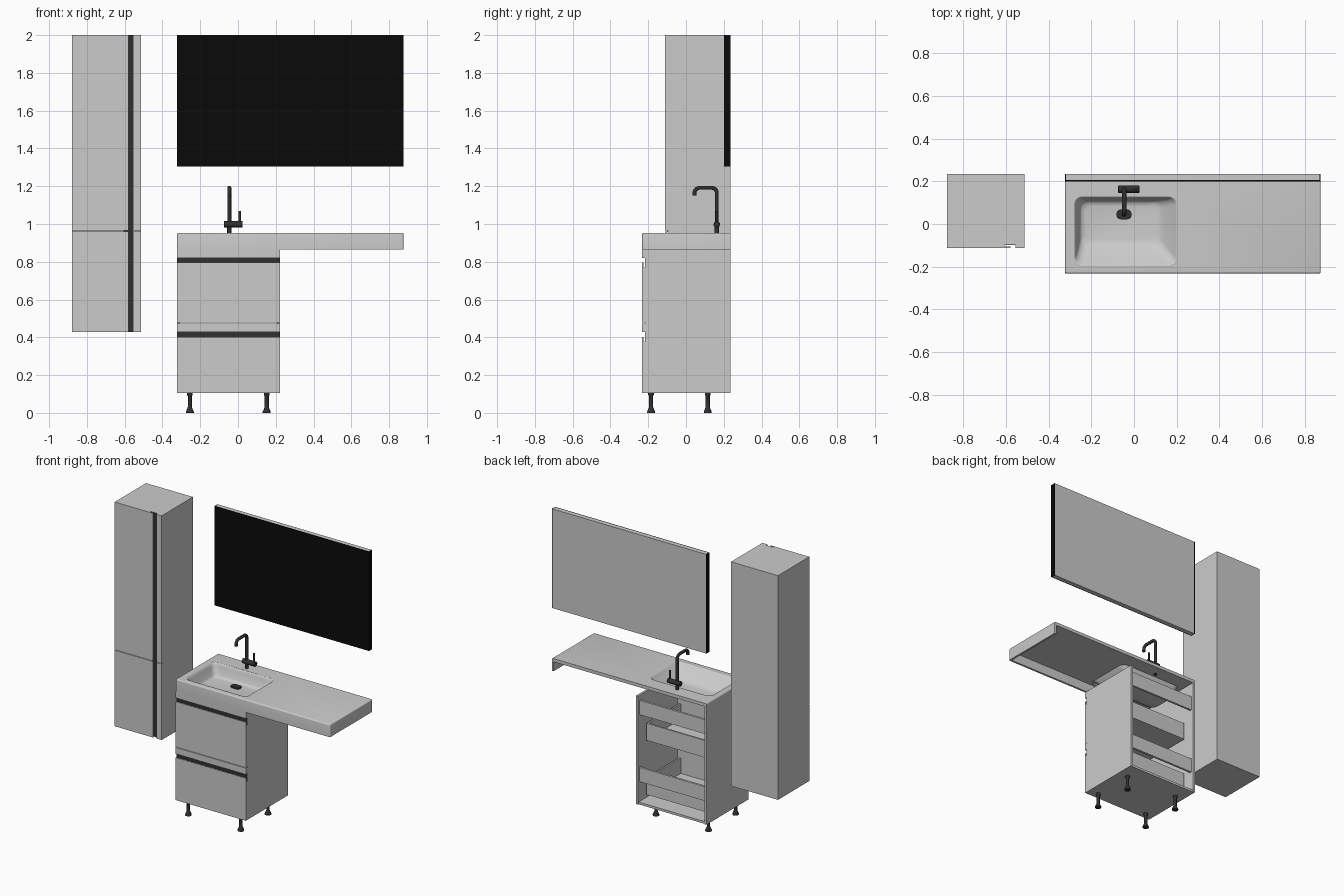
import bpy, bmesh, math
from mathutils import Vector, Matrix

if "Cube" in bpy.data.objects:
    bpy.data.objects.remove(bpy.data.objects["Cube"])


def material(name, v):
    m = bpy.data.materials.new(name)
    m.diffuse_color = (v, v, v, 1)
    m.use_nodes = True
    m.node_tree.nodes["Principled BSDF"].inputs["Base Color"].default_value = m.diffuse_color
    return m


DARK = material("dark_metal", 0.03)
BLACK = material("mirror_black", 0.003)


def finish(name, bm, mat=None, smooth=False, recalc=True):
    if recalc:
        bmesh.ops.recalc_face_normals(bm, faces=bm.faces)
    me = bpy.data.meshes.new(name)
    bm.to_mesh(me)
    bm.free()
    ob = bpy.data.objects.new(name, me)
    bpy.context.collection.objects.link(ob)
    if mat:
        me.materials.append(mat)
    if smooth:
        activate(ob)
        bpy.ops.object.shade_smooth_by_angle(angle=math.radians(40))
    return ob


def activate(ob):
    bpy.ops.object.select_all(action='DESELECT')
    bpy.context.view_layer.objects.active = ob
    ob.select_set(True)


def prism(name, pts, axis, lo, hi, mat=None, smooth=False):
    """Extrude an outline along x (points are y,z) or z (points are x,y)."""
    bm = bmesh.new()
    put = (lambda p, t: (t, p[0], p[1])) if axis == 'x' else (lambda p, t: (p[0], p[1], t))
    a = [bm.verts.new(put(p, lo)) for p in pts]
    b = [bm.verts.new(put(p, hi)) for p in pts]
    bm.faces.new(a)
    bm.faces.new(b)
    for i in range(len(pts)):
        j = (i + 1) % len(pts)
        bm.faces.new((a[i], a[j], b[j], b[i]))
    return finish(name, bm, mat, smooth)


def box(name, x0, x1, y0, y1, z0, z1, mat=None):
    return prism(name, [(x0, y0), (x1, y0), (x1, y1), (x0, y1)], 'z', z0, z1, mat)


def lathe(name, base, profile, axis='z', mat=None, seg=24):
    """Turned part: profile of (radius, height) from base along z or x."""
    bm = bmesh.new()
    rings = [[bm.verts.new((r * math.cos(2 * math.pi * i / seg), r * math.sin(2 * math.pi * i / seg), h))
              for i in range(seg)] for r, h in profile]
    for a, b in zip(rings, rings[1:]):
        for i in range(seg):
            j = (i + 1) % seg
            bm.faces.new((a[i], a[j], b[j], b[i]))
    bm.faces.new(rings[0])
    bm.faces.new(rings[-1])
    rot = Matrix.Rotation(math.pi / 2, 4, 'Y') if axis == 'x' else Matrix()
    bm.transform(Matrix.Translation(base) @ rot)
    return finish(name, bm, mat, True)


def rounded_rect(x0, x1, y0, y1, r, n=7):
    pts = []
    for k, (cx, cy) in enumerate([(x1 - r, y0 + r), (x1 - r, y1 - r), (x0 + r, y1 - r), (x0 + r, y0 + r)]):
        for i in range(n):
            a = math.radians(-90 + 90 * k + 90 * i / (n - 1))
            pts.append((cx + r * math.cos(a), cy + r * math.sin(a)))
    return pts


def cut(ob, cutter):
    m = ob.modifiers.new("cut", 'BOOLEAN')
    m.operation, m.solver, m.object = 'DIFFERENCE', 'EXACT', cutter
    activate(ob)
    bpy.ops.object.modifier_apply(modifier=m.name)
    bpy.data.objects.remove(cutter)


# Tall wall cabinet: body, split doors with hooked grip edge, fixed strips
F, M, B = -0.112, -0.096, 0.235
box("tall_cabinet_body", -0.878, -0.514, M, B, 0.428, 2.0)
box("tall_cabinet_grip_channel", -0.607, -0.555, M - 0.002, M + 0.002, 0.4285, 1.9995, DARK)
for part, z0, z1 in (("lower", 0.428, 0.961), ("upper", 0.965, 2.0)):
    prism("tall_cabinet_door_" + part,
          [(-0.878, F), (-0.58, F), (-0.58, F + 0.006), (-0.607, F + 0.006), (-0.607, M), (-0.878, M)],
          'z', z0, z1)
    box("tall_cabinet_strip_" + part, -0.555, -0.514, F, M, z0, z1)

# Mirror: grey core, black glass and black side edges
box("mirror_core", -0.318, 0.871, 0.206, 0.235, 1.305, 2.0)
box("mirror_glass", -0.323, 0.876, 0.2, 0.206, 1.305, 2.0, BLACK)
for side, x in (("left", -0.323), ("right", 0.871)):
    box("mirror_edge_" + side, x, x + 0.005, 0.206, 0.235, 1.305, 2.0, BLACK)

# Base cabinet carcass, open at the back
X0, X1, YF, YB, Z0, Z1 = -0.323, 0.223, -0.232, 0.235, 0.105, 0.865
YC = -0.216
T = 0.016
box("cabinet_side_left", X0, X0 + T, YC, YB, Z0, Z1)
box("cabinet_side_right", X1 - T, X1, YC, YB, Z0, Z1)
box("cabinet_bottom", X0 + T, X1 - T, YC, YB - 0.005, Z0, Z0 + T)
for name, z0, z1 in (("upper", 0.73, 0.83), ("lower", 0.26, 0.36)):
    box("cabinet_back_rail_" + name, X0 + T, X1 - T, 0.205, 0.22, z0, z1)

# Drawers: hooked fronts, strips, dark grip channels and inner trays
for name, z0, z1, strip_top, tray in (("upper", 0.478, 0.795, Z1, 0.53), ("lower", Z0, 0.403, 0.474, 0.15)):
    prism("drawer_front_" + name,
          [(YF, z0), (YC, z0), (YC, z1 - 0.025), (YF + 0.006, z1 - 0.025), (YF + 0.006, z1), (YF, z1)],
          'x', X0, X1)
    box("front_strip_" + name, X0, X1, YF, YC, z1 + 0.026, strip_top)
    box("grip_channel_" + name, X0 + 0.0005, X1 - 0.0005, YC - 0.002, YC + 0.014, z1 - 0.025, z1 + 0.026, DARK)
    xa, xb, yb = X0 + 0.028, X1 - 0.028, 0.16
    box("drawer_bottom_" + name, xa, xb, YC, yb, tray, tray + 0.012)
    box("drawer_back_" + name, xa, xb, yb - 0.012, yb, tray + 0.012, tray + 0.12)
    box("drawer_side_left_" + name, xa, xa + 0.012, YC, yb - 0.012, tray + 0.012, tray + 0.12)
    box("drawer_side_right_" + name, xb - 0.012, xb, YC, yb - 0.012, tray + 0.012, tray + 0.12)
    box("drawer_backing_" + name, X0 + T, X1 - T, YC, YC + 0.012, z0 + T, z1 - 0.025)

# Legs
for i, (x, y) in enumerate([(x, y) for x in (-0.255, 0.152) for y in (-0.185, 0.115)]):
    lathe("leg_%d" % (i + 1), (x, y, 0),
          [(0.021, 0), (0.021, 0.006), (0.013, 0.025), (0.011, 0.03), (0.011, 0.09), (0.015, 0.095), (0.015, 0.105)],
          mat=DARK)

# Countertop: slab with aprons, rounded upper edges, hollow below and behind
TOP = 0.953
bm = bmesh.new()
bmesh.ops.create_cube(bm, size=1)
bm.transform(Matrix.Translation((0.2765, 0.0015, (Z1 + TOP) / 2)) @ Matrix.Diagonal((1.199, 0.467, TOP - Z1, 1)))
edges = []
for e in bm.edges:
    c = (e.verts[0].co + e.verts[1].co) / 2
    if c.y < 0.2 and (c.z > TOP - 0.01 or (abs(c.y) > 0.2 and Z1 + 0.01 < c.z)):
        edges.append(e)
bmesh.ops.bevel(bm, geom=edges, offset=0.008, segments=4, profile=0.5, affect='EDGES')
counter = finish("countertop", bm)
cut(counter, box("hollow_cutter", X0 + 0.014, 0.862, -0.218, 0.4, 0.8, 0.93))

# Basin: lofted rounded rectangles with sloping front and right side
rings = [(-0.285, 0.205, -0.200, 0.132, TOP, 0.040),
         (-0.279, 0.199, -0.192, 0.127, 0.950, 0.036),
         (-0.274, 0.193, -0.184, 0.123, 0.942, 0.033),
         (-0.268, 0.180, -0.169, 0.119, 0.928, 0.033),
         (-0.253, 0.130, -0.112, 0.108, 0.877, 0.035),
         (-0.245, 0.112, -0.094, 0.101, 0.867, 0.035),
         (-0.225, 0.090, -0.072, 0.085, 0.863, 0.035)]
cut(counter, prism("basin_cutter", rounded_rect(*rings[0][:4], rings[0][5]), 'z', 0.8, 1.0))
activate(counter)
bpy.ops.object.shade_smooth_by_angle(angle=math.radians(40))
bm = bmesh.new()
loops = [[bm.verts.new((x, y, r[4])) for x, y in rounded_rect(*r[:4], r[5])] for r in rings]
for a, b in zip(loops, loops[1:]):
    for i in range(len(a)):
        j = (i + 1) % len(a)
        bm.faces.new((a[i], a[j], b[j], b[i]))
bm.faces.new(loops[-1])
basin = finish("basin", bm, smooth=True, recalc=False)
shell = basin.modifiers.new("shell", 'SOLIDIFY')
shell.thickness, shell.offset = 0.01, -1

# Drain cover
prism("drain_cover", rounded_rect(-0.082, -0.012, 0.022, 0.068, 0.02), 'z', 0.86, 0.872, DARK, True)

# Tap: stem, cross body, lever and bent spout
TX, TY = -0.046, 0.163
lathe("tap_stem", (TX, TY, TOP - 0.03), [(0.011, 0), (0.011, 0.07)], mat=DARK)
lathe("tap_body", (-0.075, TY, 0.998), [(0.015, 0), (0.017, 0.002), (0.017, 0.098), (0.015, 0.1)], 'x', DARK)
lathe("tap_lever", (0.01, TY, 1.0), [(0.007, 0), (0.007, 0.07)], mat=DARK, seg=16)
R, ZT, YE = 0.028, 1.192, 0.045
path = [(TX, TY, 1.0)]
for cy, a0 in ((TY - R, 0), (YE + R, 90)):
    for i in range(9):
        a = math.radians(a0 + 90 * i / 8)
        path.append((TX, cy + R * math.cos(a), ZT - R + R * math.sin(a)))
path.append((TX, YE, 1.152))
cu = bpy.data.curves.new("tap_spout", 'CURVE')
cu.dimensions, cu.bevel_depth, cu.bevel_resolution, cu.use_fill_caps = '3D', 0.0105, 5, True
sp = cu.splines.new('POLY')
sp.points.add(len(path) - 1)
for p, c in zip(sp.points, path):
    p.co = (*c, 1)
cu.materials.append(DARK)
spout = bpy.data.objects.new("tap_spout", cu)
bpy.context.collection.objects.link(spout)
activate(spout)
bpy.ops.object.convert(target='MESH')
bpy.ops.object.shade_smooth_by_angle(angle=math.radians(40))
